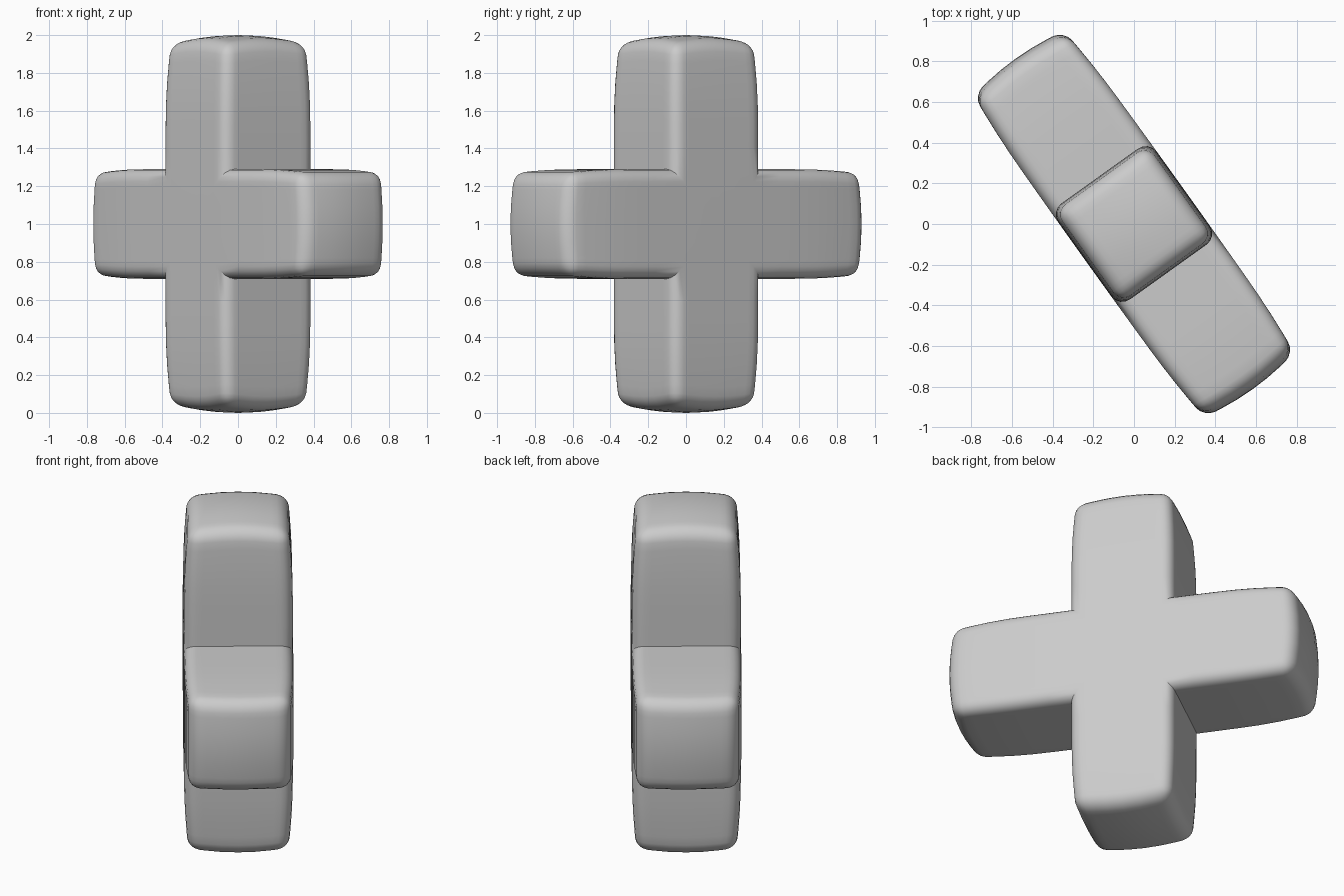
import bpy, bmesh, math
from mathutils import Matrix, Vector

if "Cube" in bpy.data.objects:
    bpy.data.objects.remove(bpy.data.objects["Cube"])

HALF = 0.29      # half width of each arm
ANGLE = math.radians(-54.4)

grey = bpy.data.materials.new("plain grey")
grey.diffuse_color = (0.6, 0.6, 0.6, 1)
grey.use_nodes = True
grey.node_tree.nodes["Principled BSDF"].inputs["Base Color"].default_value = grey.diffuse_color

# Core cube with four arms pulled out of it
bm = bmesh.new()
bmesh.ops.create_cube(bm, size=2 * HALF)
for axis in (Vector((1, 0, 0)), Vector((-1, 0, 0)), Vector((0, 0, 1)), Vector((0, 0, -1))):
    bm.normal_update()
    face = max(bm.faces, key=lambda f: f.normal.dot(axis) * 10 + f.calc_center_median().dot(axis))
    new = bmesh.ops.extrude_discrete_faces(bm, faces=[face])["faces"][0]
    bmesh.ops.translate(bm, verts=new.verts, vec=axis * (1 - HALF))

# Grid the faces, then round the outer edges
bmesh.ops.subdivide_edges(bm, edges=bm.edges[:], cuts=5, use_grid_fill=True)
bm.normal_update()
outer = [e for e in bm.edges if e.is_manifold and e.calc_face_angle_signed() > 0.5]
bmesh.ops.bevel(bm, geom=outer, offset=0.065, segments=4, profile=0.5, affect='EDGES')

# Swell the middle, narrow the arm ends and dome their caps
for v in bm.verts:
    a, b = (0, 2) if abs(v.co.x) > abs(v.co.z) else (2, 0)
    t = abs(v.co[a])
    s = max(0, (t - 0.55) / 0.45)
    r2 = min(1, v.co[b] ** 2 / HALF ** 2) + min(1, v.co.y ** 2 / HALF ** 2)
    v.co[a] *= 1 - 0.028 * s * r2
    v.co[b] *= 1 - 0.07 * s ** 2
    v.co.y *= 1.03 - 0.03 * min(1, t) ** 2 - 0.06 * s ** 2

bmesh.ops.recalc_face_normals(bm, faces=bm.faces[:])
bm.transform(Matrix.Translation((0, 0, 1)) @ Matrix.Rotation(ANGLE, 4, 'Z'))
mesh = bpy.data.meshes.new("rounded_cross")
bm.to_mesh(mesh)
bm.free()
mesh.materials.append(grey)
cross = bpy.data.objects.new("rounded_cross", mesh)
bpy.context.collection.objects.link(cross)

# Smooth shading with crisp inner corners
bpy.context.view_layer.objects.active = cross
cross.select_set(True)
bpy.ops.object.shade_smooth_by_angle(angle=math.radians(40))
